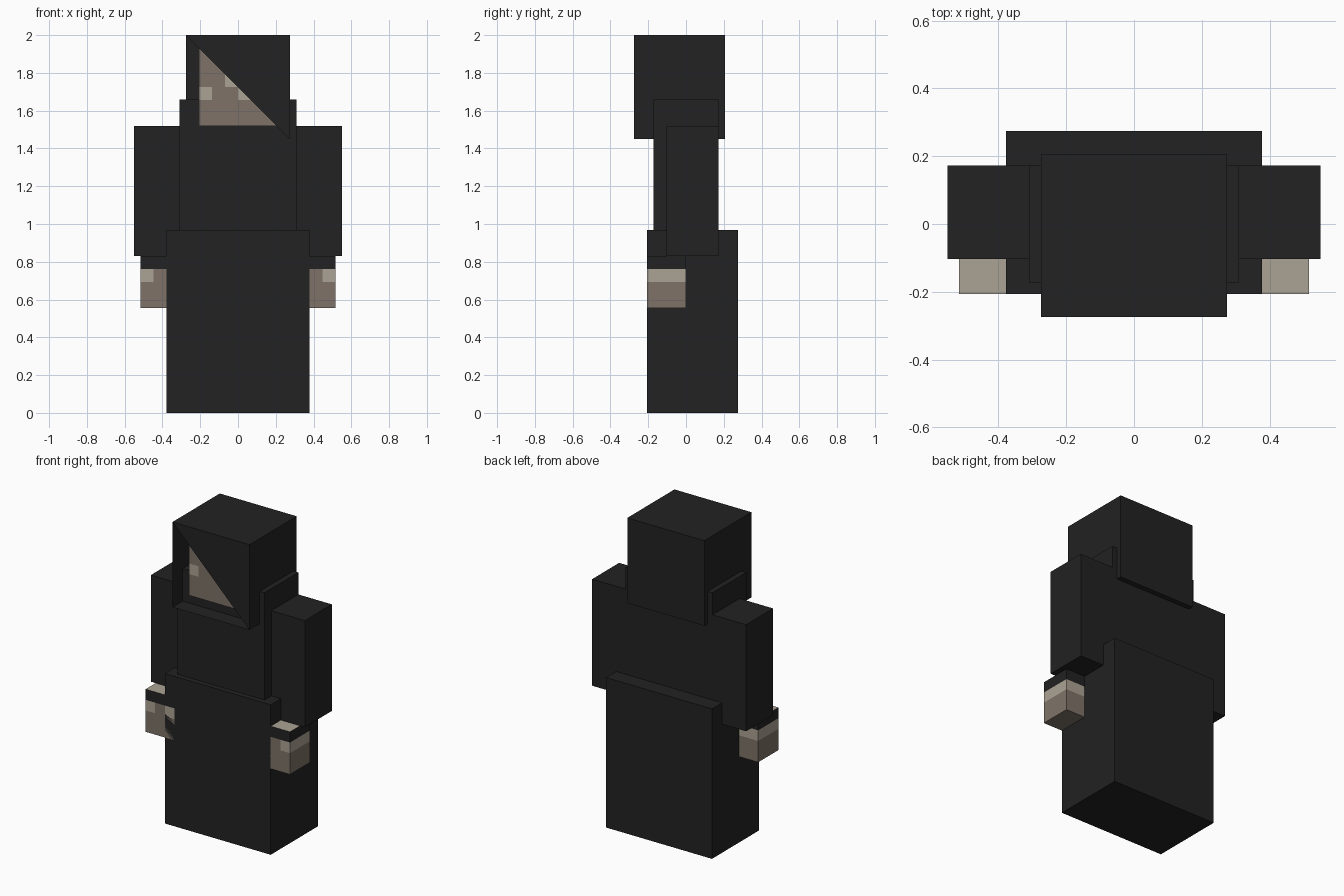
import bpy, bmesh
from mathutils import Vector

cube = bpy.data.objects.get("Cube")
if cube:
    bpy.data.objects.remove(cube, do_unlink=True)

U = 2 / 29.1          # one cell of the block grid


def material(name, rgb):
    m = bpy.data.materials.new(name)
    m.use_nodes = True
    m.diffuse_color = (*rgb, 1)
    m.node_tree.nodes["Principled BSDF"].inputs["Base Color"].default_value = (*rgb, 1)
    return m


MATS = [material("black_cloth", (0.016, 0.016, 0.016)),
        material("grey_brown_skin", (0.209, 0.171, 0.138)),
        material("pale_skin", (0.407, 0.361, 0.292))]
CLOTH, SKIN, PALE = range(3)


def box(name, lo, hi, cells=None, rule=None, edit=None):
    """Axis-aligned box, optionally cut into cells and coloured by a rule."""
    lo, hi = Vector(lo), Vector(hi)
    bm = bmesh.new()
    bmesh.ops.create_cube(bm, size=1)
    for v in bm.verts:
        v.co = Vector([lo[i] + (v.co[i] + 0.5) * (hi[i] - lo[i]) for i in range(3)])
    for axis, count in enumerate(cells or ()):
        normal = Vector([float(i == axis) for i in range(3)])
        for k in range(1, count):
            point = lo + (hi - lo) * k / count
            bmesh.ops.bisect_plane(bm, geom=bm.verts[:] + bm.edges[:] + bm.faces[:],
                                   plane_co=point, plane_no=normal)
    if edit:
        edit(bm)
    bm.normal_update()
    if rule:
        for f in bm.faces:
            c = f.calc_center_median() - lo
            f.material_index = rule([int(c[i] / (hi[i] - lo[i]) * n) for i, n in enumerate(cells)],
                                    f.normal)
    mesh = bpy.data.meshes.new(name)
    bm.to_mesh(mesh)
    bm.free()
    for m in MATS:
        mesh.materials.append(m)
    obj = bpy.data.objects.new(name, mesh)
    bpy.context.collection.objects.link(obj)
    return obj


# Hood: hollow shell whose front is open below one diagonal
def open_front(bm):
    bm.normal_update()
    front = min(bm.faces, key=lambda f: f.calc_center_median().y)
    mid = front.calc_center_median()
    corners = [v for v in front.verts if (v.co.x - mid.x) * (v.co.z - mid.z) < 0]
    bmesh.ops.connect_verts(bm, verts=corners)
    halves = [f for f in bm.faces if f.normal.y < -0.9]
    lower = min(halves, key=lambda f: f.calc_center_median().z)
    bmesh.ops.delete(bm, geom=[lower], context='FACES_ONLY')


box("hood", (-4 * U, -4 * U, 1.45), (4 * U, 3 * U, 2), edit=open_front)


# Head inside the hood, with pale cells on the face
def face_rule(cell, normal):
    if normal.y < -0.5 and (cell[0], cell[2]) in {(0, 2), (3, 2), (2, 3), (5, 2)}:
        return PALE
    return SKIN


box("head", (-3 * U, -3 * U, 1.45 + U), (3 * U, 2 * U, 2 - U), (6, 5, 6), face_rule)

# Robe
box("torso", (-0.31, -0.172, 0.83), (0.31, 0.172, 1.66))
box("robe_skirt", (-5.5 * U, -3 * U, 0), (5.5 * U, 4 * U, 0.968))


# Hands: cuff on the top row, pale knuckle row, skin below
def hand_rule(cell, normal):
    if normal.z > 0.5:
        return PALE
    if normal.z < -0.5 or cell[2] < 2:
        return SKIN
    if cell[2] == 3:
        return CLOTH
    return SKIN if normal.y < -0.5 and cell[0] == 1 else PALE


for side, s in (("left", 1), ("right", -1)):
    def span(a, b):
        return sorted((s * a, s * b))

    x0, x1 = span(4 * U, 8 * U)
    box(side + "_sleeve", (x0, -1.5 * U, 0.83), (x1, 2.5 * U, 1.518))
    x0, x1 = span(4.5 * U, 7.5 * U)
    box(side + "_hand", (x0, -3 * U, 0.83 - 4 * U), (x1, 0, 0.83), (3, 3, 4), hand_rule)
